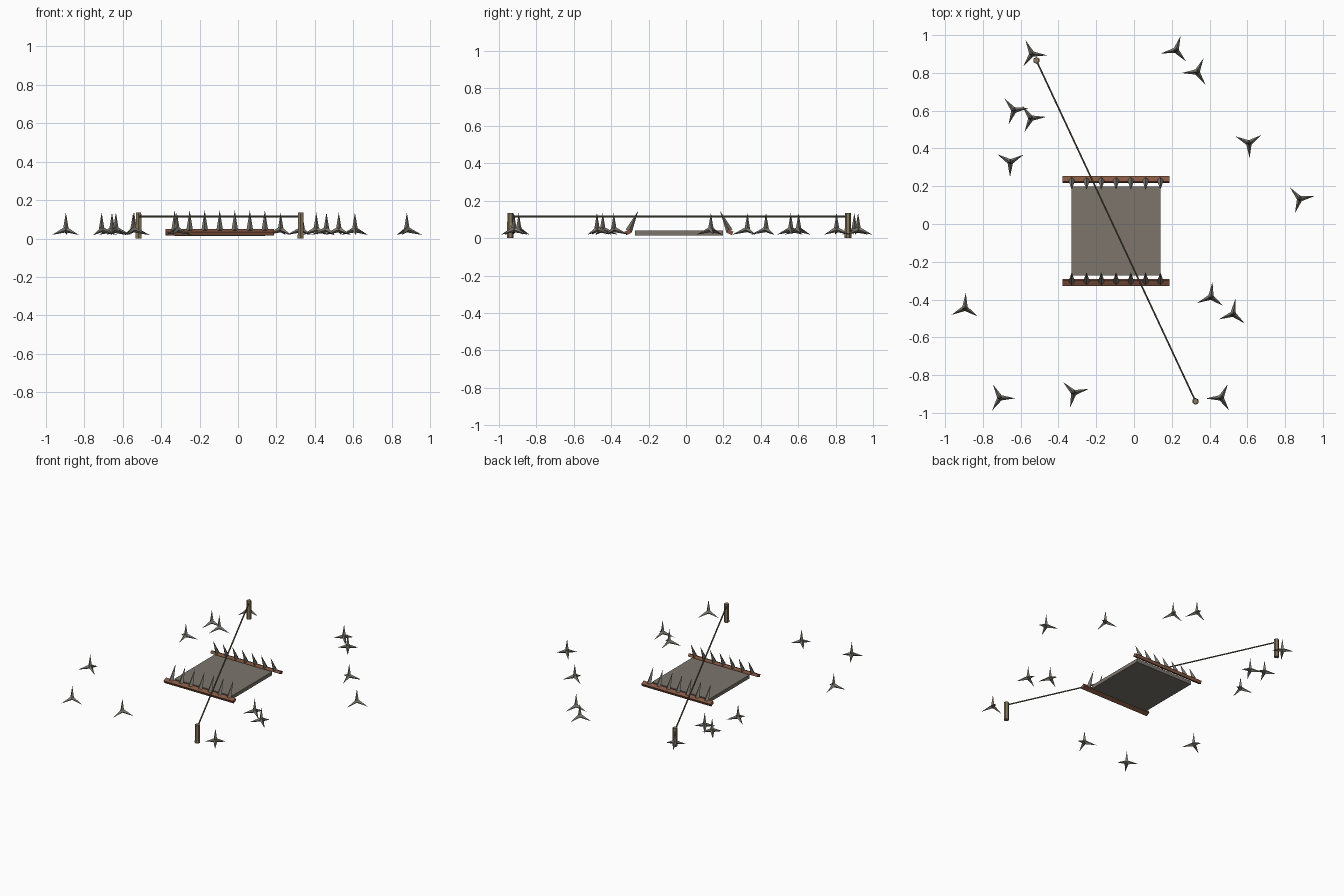
import bpy, bmesh, math
from mathutils import Vector, Matrix

if "Cube" in bpy.data.objects:
    bpy.data.objects.remove(bpy.data.objects["Cube"])


def material(name, rgb):
    m = bpy.data.materials.new(name)
    m.diffuse_color = (*rgb, 1)
    m.use_nodes = True
    m.node_tree.nodes["Principled BSDF"].inputs["Base Color"].default_value = m.diffuse_color
    return m


STEEL = material("dull steel", (0.195, 0.18, 0.152))
PLATE = material("plate grey", (0.20, 0.177, 0.148))
RUST = material("rusty iron", (0.24, 0.098, 0.055))
WOOD = material("stake wood", (0.25, 0.19, 0.115))
WIRE = material("dark wire", (0.14, 0.118, 0.08))


def finish(name, bm, mat):
    bmesh.ops.remove_doubles(bm, verts=bm.verts, dist=1e-5)
    bmesh.ops.recalc_face_normals(bm, faces=bm.faces)
    me = bpy.data.meshes.new(name)
    bm.to_mesh(me)
    bm.free()
    me.materials.append(mat)
    ob = bpy.data.objects.new(name, me)
    bpy.context.collection.objects.link(ob)
    return ob


def add_rod(bm, a, b, r1, r2, sides):
    """Tapered rod from a to b."""
    a, b = Vector(a), Vector(b)
    d = b - a
    rot = Matrix() if d.x == d.y == 0 else d.to_track_quat('Z', 'Y').to_matrix().to_4x4()
    bmesh.ops.create_cone(bm, cap_ends=True, segments=sides, radius1=r1, radius2=r2,
                          depth=d.length, matrix=Matrix.Translation((a + b) / 2) @ rot)


def add_box(bm, centre, size, tilt=0):
    bmesh.ops.create_cube(bm, size=1, matrix=Matrix.Translation(centre)
                          @ Matrix.Rotation(tilt, 4, 'X') @ Matrix.Diagonal((*size, 1)))


# caltrops: x, y, angle of one leg
CALTROPS = [(-.54, .90, -5), (.222, .92, 72), (.333, .805, 64), (-.635, .602, 9),
            (-.545, .56, 5), (-.655, .328, 29), (.608, .428, 33), (.878, .133, 11),
            (-.895, -.445, 87), (-.709, -.92, -2), (-.318, -.894, 15), (.407, -.386, 84),
            (.524, -.476, 81), (.46, -.92, 63)]
for i, (x, y, ang) in enumerate(CALTROPS):
    bm = bmesh.new()
    hub = Vector((x, y, .047))
    add_rod(bm, hub - Vector((0, 0, .005)), hub + Vector((0, 0, .088)), .016, 0, 4)
    for k in range(3):
        t = math.radians(ang + 120 * k)
        d = Vector((math.cos(t), math.sin(t), -.35)).normalized()
        add_rod(bm, hub - d * .005, hub + d * .085, .016, 0, 4)
    finish(f"caltrop_{i + 1}", bm, STEEL)

# pressure plate
CX, CY = -.095, -.037
bm = bmesh.new()
add_box(bm, (CX, CY, .027), (.47, .47, .026))
finish("pressure_plate", bm, PLATE)

# two jaw bars, each with seven spikes leaning inwards
TILT = math.radians(25)
for name, s in (("front", -1), ("back", 1)):
    y = CY + s * .272
    bm = bmesh.new()
    add_box(bm, (CX, y, .032), (.566, .032, .021), -s * TILT)
    finish(name + "_jaw_bar", bm, RUST)
    bm = bmesh.new()
    d = Vector((0, -s * math.sin(TILT), math.cos(TILT)))
    for i in range(7):
        base = Vector((CX + (i - 3) * .0782, y, .032))
        add_rod(bm, base + d * .008, base + d * .127, .018, 0, 4)
    finish(name + "_jaw_spikes", bm, STEEL)

# tripwire between two stakes
ends = [(-.517, .866), (.326, -.939)]
for i, (x, y) in enumerate(ends):
    bm = bmesh.new()
    add_rod(bm, (x, y, 0), (x, y, .135), .018, .016, 6)
    finish(f"stake_{i + 1}", bm, WOOD)
bm = bmesh.new()
add_rod(bm, (*ends[0], .115), (*ends[1], .115), .005, .005, 6)
finish("tripwire", bm, WIRE)
